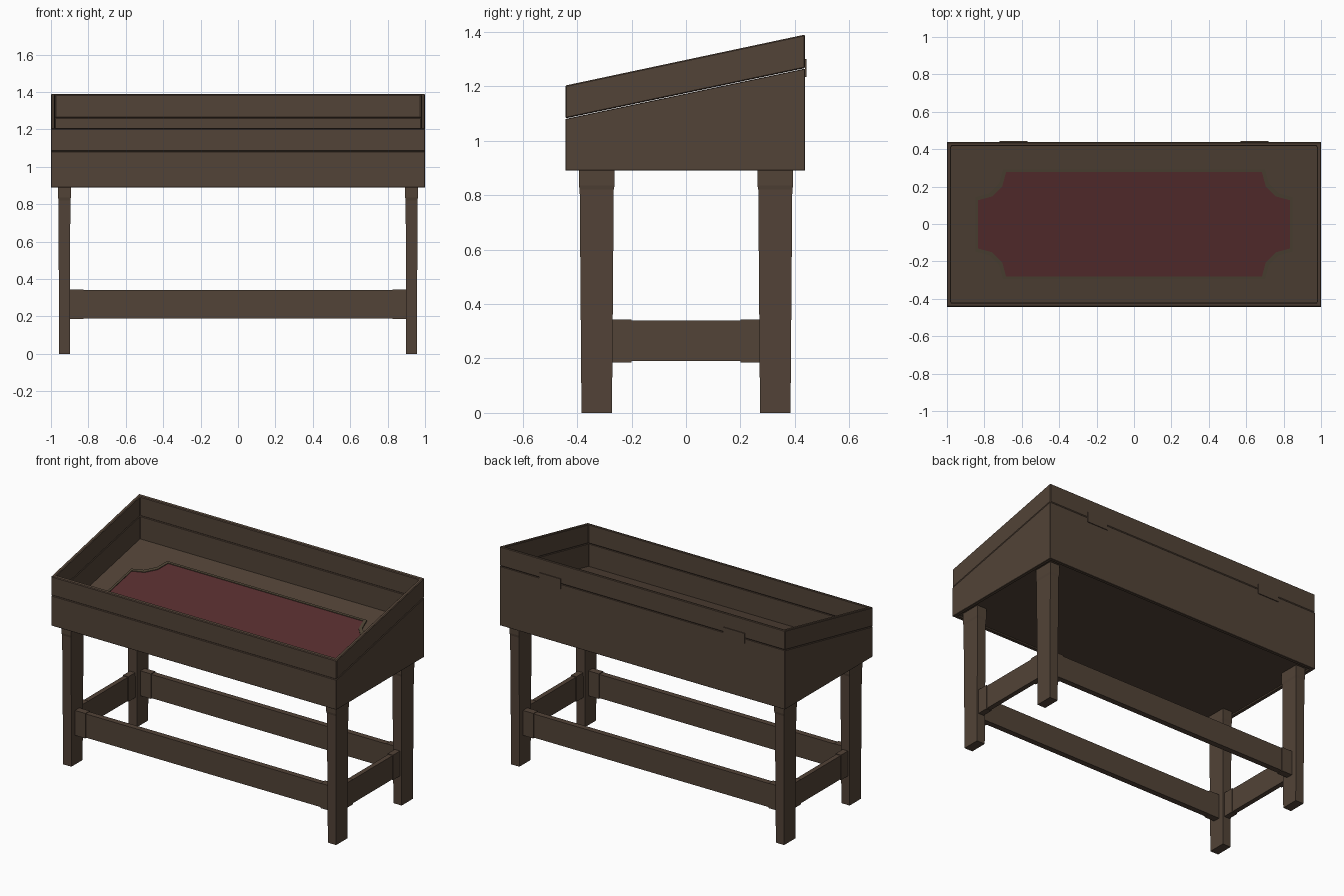
import bpy, bmesh, math

if "Cube" in bpy.data.objects:
    bpy.data.objects.remove(bpy.data.objects["Cube"])

def material(name, rgb):
    m = bpy.data.materials.new(name)
    m.diffuse_color = (*rgb, 1)
    m.use_nodes = True
    m.node_tree.nodes["Principled BSDF"].inputs["Base Color"].default_value = m.diffuse_color
    return m

WOOD = material("dark brown wood", (0.084, 0.056, 0.038))
TRIM = material("olive brown trim", (0.076, 0.058, 0.035))
FELT = material("dark red felt", (0.098, 0.027, 0.029))

Y0, Y1, WALL = -0.443, 0.438, 0.022      # case depth range, wall thickness

def plane(z, slope=0.21):
    return lambda y: z + slope * y

FLOOR = plane(1.03)
JOINT = plane(1.173)
RIM = plane(1.297, 0.2125)

def finish(name, bm, mat, bevel=0):
    bmesh.ops.recalc_face_normals(bm, faces=bm.faces)
    me = bpy.data.meshes.new(name)
    bm.to_mesh(me)
    bm.free()
    me.materials.append(mat)
    ob = bpy.data.objects.new(name, me)
    bpy.context.collection.objects.link(ob)
    if bevel:
        b = ob.modifiers.new("edges", 'BEVEL')
        b.width, b.segments = bevel, 1
    return ob

def slab(name, outline, low, high, mat, hole=None, bevel=0):
    """Upright prism from an xy outline; low/high give z from y; optional hole."""
    bm = bmesh.new()
    n = len(outline)
    def loop(pts, f):
        return [bm.verts.new((x, y, f(y))) for x, y in pts]
    lo, hi = loop(outline, low), loop(outline, high)
    if hole:
        hlo, hhi = loop(hole, low), loop(hole, high)
    for i in range(n):
        j = (i + 1) % n
        bm.faces.new((lo[i], lo[j], hi[j], hi[i]))
        if hole:
            bm.faces.new((hlo[j], hlo[i], hhi[i], hhi[j]))
            bm.faces.new((hi[i], hi[j], hhi[j], hhi[i]))
            bm.faces.new((lo[j], lo[i], hlo[i], hlo[j]))
    if not hole:
        bm.faces.new(hi)
        bm.faces.new(lo[::-1])
    return finish(name, bm, mat, bevel)

def rect(x0, x1, y0, y1):
    return [(x0, y0), (x1, y0), (x1, y1), (x0, y1)]

def box(name, x, y, z, mat=WOOD):
    return slab(name, rect(*x, *y), plane(z[0], 0), plane(z[1], 0), mat)

def around(c, half):
    return (c - half, c + half)

# case walls and sloped lid frame
outer = rect(-1, 1, Y0, Y1)
inner = rect(-1 + WALL, 1 - WALL, Y0 + WALL, Y1 - WALL)
slab("case_walls", outer, plane(0.89, 0), JOINT, WOOD, inner, 0.002)
slab("lid_frame", outer, lambda y: JOINT(y) + 0.002, RIM, WOOD, inner, 0.004)

# sloped display bed, with a flat recessed underside
slab("display_bed", inner, plane(0.90, 0), FLOOR, WOOD)

# felt panel with scooped corners and a raised border
def scooped(hx, hy, r):
    pts = []
    for sx, sy, flip in ((1, 1, 0), (-1, 1, 1), (-1, -1, 0), (1, -1, 1)):
        arc = [(sx * (hx - r * math.cos(t)), sy * (hy - r * math.sin(t)))
               for t in (math.pi / 2 * (1 - k / 3) for k in range(4))]
        pts += arc[::-1] if flip else arc
    return pts

def cw_fix(pts):
    # shift to the panel's centre
    return [(x, y - 0.002) for x, y in pts]

border_out = cw_fix(scooped(0.848, 0.293, 0.148))
border_in = cw_fix(scooped(0.834, 0.279, 0.150))
slab("felt_border", border_out, FLOOR, lambda y: FLOOR(y) + 0.008, TRIM, border_in)
slab("felt_panel", border_in, FLOOR, lambda y: FLOOR(y) + 0.004, FELT)

# hinge plates on the back
for s, side in ((-1, "left"), (1, "right")):
    box("hinge_" + side, around(s * 0.645, 0.075), (Y1 - 0.001, Y1 + 0.005), (1.235, 1.30))

# legs: straight head block above a slightly tapered shaft
def leg(name, cx, cy):
    bm = bmesh.new()
    rings = []
    for z, hx, hy in ((0, 0.029, 0.056), (0.82, 0.0315, 0.0625),
                      (0.835, 0.034, 0.0655), (0.90, 0.034, 0.0655)):
        rings.append([bm.verts.new((cx + a * hx, cy + b * hy, z))
                      for a, b in ((-1, -1), (1, -1), (1, 1), (-1, 1))])
    for a, b in zip(rings, rings[1:]):
        for i in range(4):
            j = (i + 1) % 4
            bm.faces.new((a[i], a[j], b[j], b[i]))
    bm.faces.new(rings[0][::-1])
    bm.faces.new(rings[-1])
    finish(name, bm, WOOD)

LX, LY = 0.928, 0.328
for sx, nx in ((-1, "left"), (1, "right")):
    for sy, ny in ((-1, "front"), (1, "back")):
        leg(f"{ny}_{nx}_leg", sx * LX, sy * LY)
        # collars where the rails meet the legs
        xs = sorted((sx * 0.825, sx * 0.90))
        box(f"{ny}_{nx}_long_collar", xs, around(sy * LY, 0.022), (0.186, 0.344))
        ys = sorted((sy * 0.20, sy * 0.272))
        box(f"{ny}_{nx}_short_collar", around(sx * LX, 0.019), ys, (0.186, 0.344))

# stretcher rails between the legs
for s, a, b in ((-1, "front", "left"), (1, "back", "right")):
    box(a + "_rail", (-0.895, 0.895), around(s * LY, 0.018), (0.19, 0.34))
    box(b + "_rail", around(s * LX, 0.015), (-0.268, 0.268), (0.19, 0.34))
